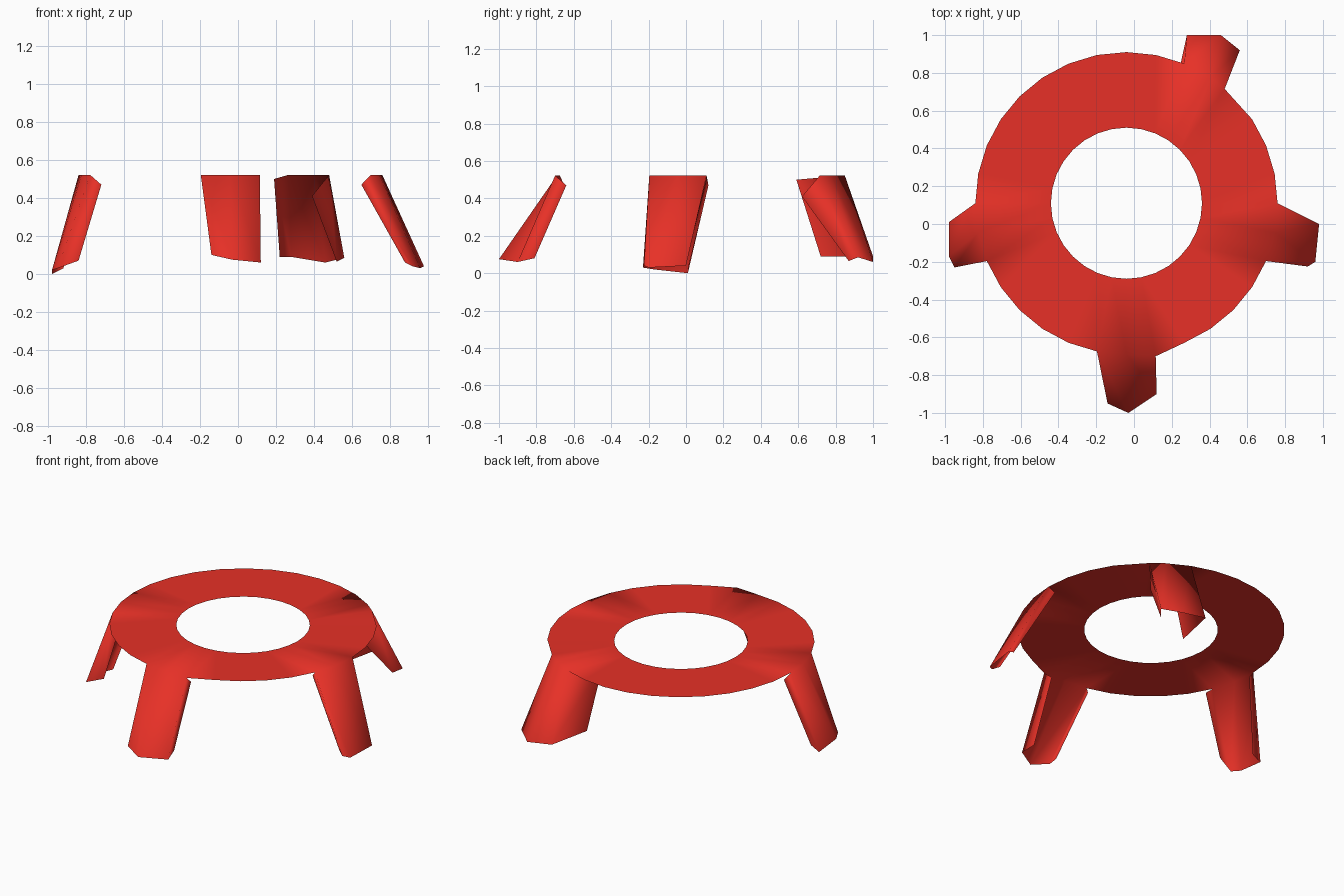
import bpy, bmesh, math

if "Cube" in bpy.data.objects:
    bpy.data.objects.remove(bpy.data.objects["Cube"])

Z = 0.522
CX, CY = -0.04, 0.11
N = 32

red = bpy.data.materials.new("red")
red.diffuse_color = (0.8, 0.03, 0.02, 1)
red.use_nodes = True
red.node_tree.nodes["Principled BSDF"].inputs["Base Color"].default_value = red.diffuse_color

bm = bmesh.new()

# flat ring
def circle(r):
    return [bm.verts.new((CX + r * math.cos(math.tau * k / N),
                          CY + r * math.sin(math.tau * k / N), Z)) for k in range(N)]

inner, outer = circle(0.40), circle(0.80)
outer[4].co.xy = (0.48, 0.715)    # rim corners pulled to the leg edges
outer[-7].co.xy = (0.115, -0.70)
for k in range(N):
    j = (k + 1) % N
    bm.faces.new((inner[k], outer[k], outer[j], inner[j]))

# curled legs: three rim corners, a top lip point on each side, five foot points
legs = [
    # front
    ((-9, -8, -7), (-0.19, -0.655, 0.48), (0.105, -0.64, 0.47),
     [(-0.13, -0.88, 0.10), (-0.14, -0.95, 0.10), (-0.03, -1.0, 0.075),
      (0.12, -0.90, 0.06), (0.10, -0.81, 0.08)]),
    # right
    ((-2, -1, 0), (0.65, -0.15, 0.47), (0.71, 0.11, 0.50),
     [(0.88, -0.20, 0.06), (0.92, -0.225, 0.04), (0.96, -0.20, 0.03),
      (0.98, 0.0, 0.04), (0.94, 0.0, 0.05)]),
    # left
    ((16, 17, 18), (-0.80, 0.12, 0.47), (-0.72, -0.19, 0.47),
     [(-0.92, 0.01, 0.03), (-0.98, 0.01, 0.0), (-0.98, -0.17, 0.02),
      (-0.95, -0.23, 0.03), (-0.84, -0.20, 0.07)]),
    # back, with one wide flap
    ((6, 5, 4), (0.19, 0.59, 0.50), (0.39, 0.62, 0.41),
     [(0.22, 0.72, 0.09), (0.28, 1.0, 0.09), (0.46, 1.0, 0.06),
      (0.56, 0.92, 0.085), (0.52, 0.87, 0.065)]),
]
for rim, lip_a, lip_b, foot in legs:
    top = [bm.verts.new(lip_a)] + [outer[k] for k in rim] + [bm.verts.new(lip_b)]
    bot = [bm.verts.new(p) for p in foot]
    for i in range(4):
        bm.faces.new((top[i], bot[i], bot[i + 1], top[i + 1]))

bmesh.ops.recalc_face_normals(bm, faces=bm.faces)
if sum(f.normal.z for f in bm.faces if len(set(inner) & set(f.verts)) == 2) < 0:
    bmesh.ops.reverse_faces(bm, faces=bm.faces)
for f in bm.faces:
    f.smooth = True

me = bpy.data.meshes.new("ring_with_legs")
bm.to_mesh(me)
bm.free()
me.materials.append(red)
bpy.context.collection.objects.link(bpy.data.objects.new("ring_with_legs", me))
